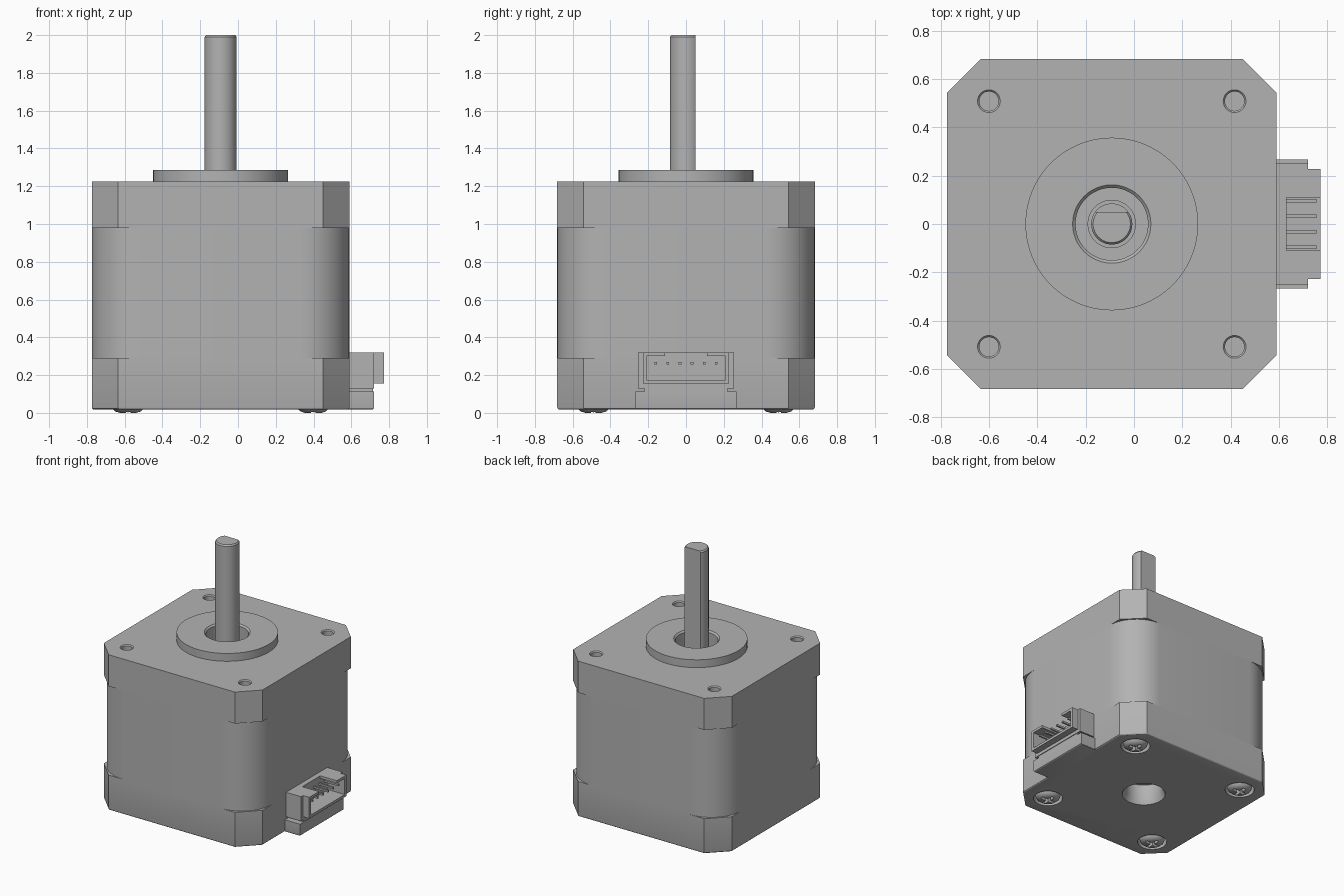
import bpy, bmesh, math
from mathutils import Vector

if "Cube" in bpy.data.objects:
    bpy.data.objects.remove(bpy.data.objects["Cube"])

steel = bpy.data.materials.new("light_grey")
steel.use_nodes = True
steel.diffuse_color = (0.45, 0.45, 0.45, 1)
steel.node_tree.nodes["Principled BSDF"].inputs["Base Color"].default_value = (0.45, 0.45, 0.45, 1)

CX = -0.092      # motor axis
HALF = 0.682     # half width of the body
BASE = 0.018     # underside of the body
CORNERS = [(sx, sy) for sx in (-1, 1) for sy in (-1, 1)]


def finish(name, bm):
    bmesh.ops.recalc_face_normals(bm, faces=bm.faces)
    mesh = bpy.data.meshes.new(name)
    bm.to_mesh(mesh)
    bm.free()
    mesh.materials.append(steel)
    obj = bpy.data.objects.new(name, mesh)
    bpy.context.collection.objects.link(obj)
    return obj


def activate(obj):
    bpy.ops.object.select_all(action='DESELECT')
    obj.select_set(True)
    bpy.context.view_layer.objects.active = obj


def prism(name, outline, z0, z1, bottom_bevel=0):
    bm = bmesh.new()
    base = bm.faces.new([bm.verts.new((x, y, z0)) for x, y in outline])
    top = bmesh.ops.extrude_face_region(bm, geom=[base], use_keep_orig=True)["geom"]
    for v in top:
        if isinstance(v, bmesh.types.BMVert):
            v.co.z = z1
    if bottom_bevel:
        edges = [e for e in bm.edges if all(abs(v.co.z - z0) < 1e-5 for v in e.verts)]
        bmesh.ops.bevel(bm, geom=edges, offset=bottom_bevel, segments=3, profile=0.5, affect='EDGES')
    return finish(name, bm)


def box(name, x, y, z, bevel=0):
    return prism(name, [(x[0], y[0]), (x[1], y[0]), (x[1], y[1]), (x[0], y[1])], z[0], z[1], bevel)


def lathe(name, profile, at=(CX, 0), sides=48):
    """Closed solid turned from (radius, z) points, capped at both ends."""
    bm = bmesh.new()
    rings = []
    for r, z in profile:
        angles = [math.tau * i / sides for i in range(sides)]
        rings.append([bm.verts.new((at[0] + r * math.cos(a), at[1] + r * math.sin(a), z)) for a in angles])
    for a, b in zip(rings, rings[1:]):
        for i in range(sides):
            j = (i + 1) % sides
            bm.faces.new((a[i], a[j], b[j], b[i]))
    bm.faces.new(rings[0])
    bm.faces.new(rings[-1])
    return finish(name, bm)


def combine(target, other, operation='DIFFERENCE'):
    mod = target.modifiers.new("cut", 'BOOLEAN')
    mod.operation, mod.solver, mod.object = operation, 'EXACT', other
    activate(target)
    bpy.ops.object.modifier_apply(modifier=mod.name)


def discard(obj):
    bpy.data.objects.remove(obj)


# Outlines: chamfered square for the end caps, rounded square for the core
c = HALF - 0.14
cap_outline = [(CX + x, y) for x, y in [(c, -HALF), (HALF, -c), (HALF, c), (c, HALF),
                                       (-c, HALF), (-HALF, c), (-HALF, -c), (-c, -HALF)]]
R = 0.26
core_outline = []
for k in range(4):
    mid = Vector((1, 1)) * (HALF - R)
    for i in range(13):
        a = math.pi / 2 * i / 12
        x, y = mid.x + R * math.cos(a), mid.y + R * math.sin(a)
        for _ in range(k):
            x, y = -y, x
        core_outline.append((CX + x, y))

bottom_cap = prism("bottom_cap", cap_outline, BASE, 0.29, 0.012)
core = prism("core", core_outline, 0.29, 0.98)
top_cap = prism("top_cap", cap_outline, 0.98, 1.225)
boss = lathe("boss", [(0.357, 1.2), (0.357, 1.286)], sides=96)
combine(top_cap, boss, 'UNION')
discard(boss)

# Bearing recess with a chamfered mouth, and threaded mounting holes
recess = lathe("recess_cutter", [(0.15, 1.15), (0.15, 1.274), (0.164, 1.288), (0.164, 1.35)])
combine(top_cap, recess)
discard(recess)
for sx, sy in CORNERS:
    hole = lathe("hole_cutter", [(0.04, 1.08), (0.04, 1.217), (0.048, 1.226), (0.048, 1.3)],
                 (CX + sx * 0.508, sy * 0.508), 32)
    combine(top_cap, hole)
    discard(hole)

# Underside: centre bore and screw counterbores
bore = lathe("bore_cutter", [(0.155, -0.1), (0.155, BASE), (0.135, 0.06), (0.135, 0.17)])
combine(bottom_cap, bore)
discard(bore)
for n, (sx, sy) in enumerate(CORNERS):
    px, py = CX + sx * 0.49, sy * 0.49
    well = lathe("well_cutter", [(0.105, -0.1), (0.105, 0.085)], (px, py), 40)
    combine(bottom_cap, well)
    discard(well)
    screw = lathe("screw_%d" % (n + 1), [(0.045, 0), (0.066, 0.007), (0.083, 0.022), (0.09, 0.04),
                                         (0.09, 0.1)], (px, py), 40)
    for wx, wy in ((0.055, 0.012), (0.012, 0.055)):
        slot = box("slot_cutter", (px - wx, px + wx), (py - wy, py + wy), (-0.05, 0.045))
        combine(screw, slot)
        discard(slot)

# Output shaft with a flat facing the back
shaft = lathe("shaft", [(0.085, 1.1), (0.085, 1.99), (0.077, 2.0)])
flat = box("flat_cutter", (CX - 0.2, CX + 0.2), (0.05, 0.2), (1.19, 2.1))
combine(shaft, flat)
discard(flat)
lathe("bearing_collar", [(0.1, 1.12), (0.1, 1.18)])

# Connector shelf and neck on the side
SIDE = CX + HALF
box("connector_shelf", (SIDE - 0.03, 0.72), (-0.267, 0.267), (BASE, 0.112), 0.01)
box("connector_neck", (SIDE - 0.03, 0.715), (-0.22, 0.22), (0.11, 0.135))

# Connector housing: flange, shroud, cavity and key notch
housing = box("connector_housing", (SIDE - 0.03, 0.72), (-0.253, 0.253), (0.13, 0.32))
shroud = box("shroud", (SIDE - 0.03, 0.772), (-0.228, 0.228), (0.155, 0.32))
combine(housing, shroud, 'UNION')
discard(shroud)
for half_y, z in ((0.208, (0.175, 0.3)), (0.11, (0.25, 0.4))):
    cavity = box("cavity_cutter", (0.63, 0.9), (-half_y, half_y), z)
    combine(housing, cavity)
    discard(cavity)
for i in range(6):
    y = (i - 2.5) * 0.064
    box("pin_%d" % (i + 1), (0.62, 0.755), (y - 0.007, y + 0.007), (0.256, 0.27))

# Smooth the curved surfaces, keep the edges sharp
for obj in [o for o in bpy.context.scene.objects if o.type == 'MESH']:
    activate(obj)
    bpy.ops.object.shade_smooth_by_angle(angle=math.radians(30))
